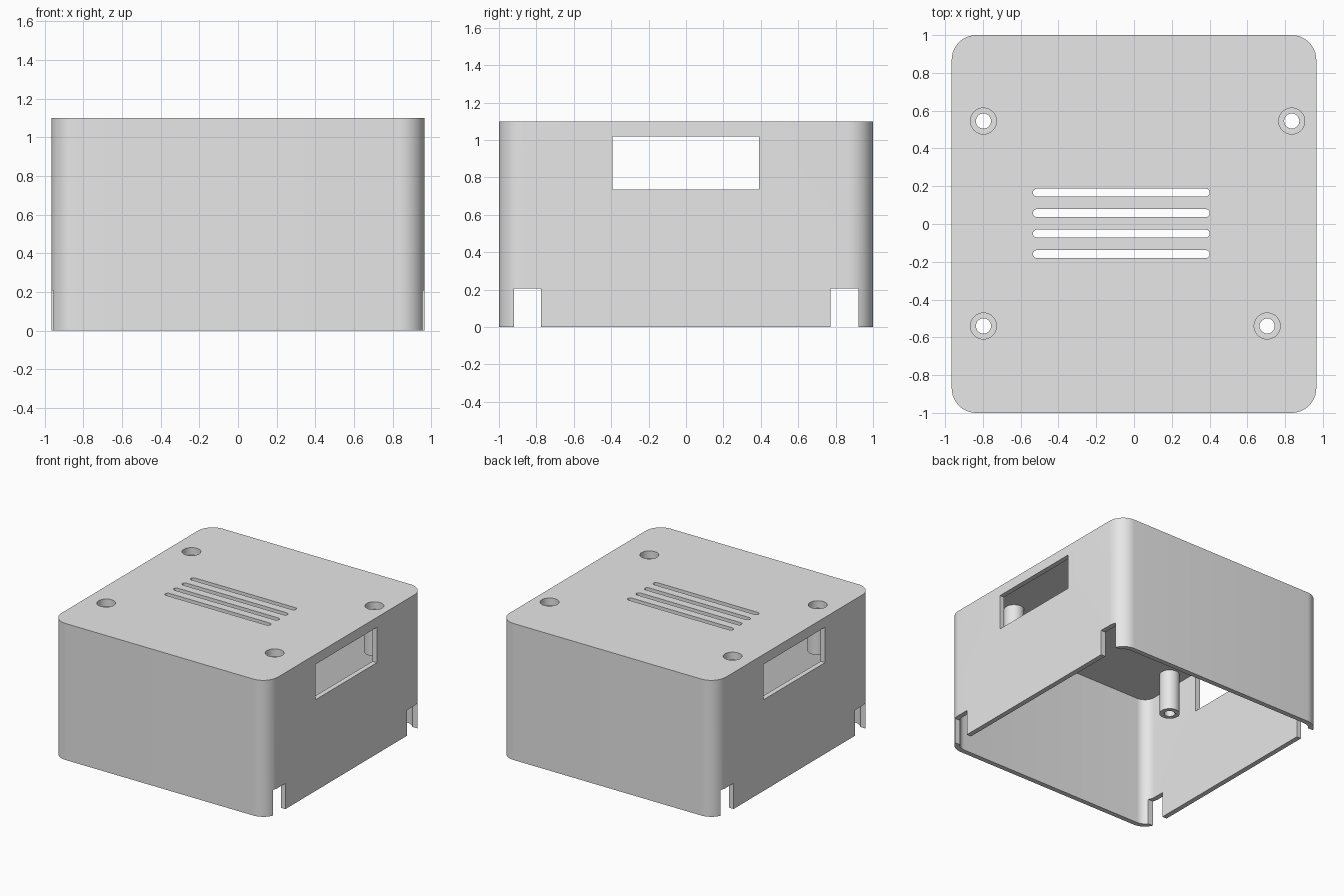
import bpy, bmesh
from math import cos, sin, pi

if "Cube" in bpy.data.objects:
    bpy.data.objects.remove(bpy.data.objects["Cube"], do_unlink=True)

W, D, H = 0.965, 1.0, 1.1      # half width, half depth, height
WALL, RADIUS = 0.04, 0.13
POST_BOTTOM = 0.73

grey = bpy.data.materials.new("plain_grey")
grey.use_nodes = True
grey.diffuse_color = (0.8, 0.8, 0.8, 1)
grey.node_tree.nodes["Principled BSDF"].inputs["Base Color"].default_value = (0.8, 0.8, 0.8, 1)


def prism(name, outline, z0, z1):
    """Extrude a counter-clockwise outline from z0 to z1."""
    bm = bmesh.new()
    base = bm.faces.new([bm.verts.new((x, y, z0)) for x, y in outline])
    top = bmesh.ops.extrude_face_region(bm, geom=[base])["geom"]
    bmesh.ops.translate(bm, vec=(0, 0, z1 - z0),
                        verts=[v for v in top if isinstance(v, bmesh.types.BMVert)])
    bmesh.ops.recalc_face_normals(bm, faces=bm.faces)
    mesh = bpy.data.meshes.new(name)
    bm.to_mesh(mesh)
    bm.free()
    mesh.materials.append(grey)
    obj = bpy.data.objects.new(name, mesh)
    bpy.context.collection.objects.link(obj)
    return obj


def rounded(cx, cy, hx, hy, r, steps=12):
    """Rounded rectangle outline; a circle when hx = hy = r."""
    points = []
    for k, (sx, sy) in enumerate([(1, 1), (-1, 1), (-1, -1), (1, -1)]):
        for i in range(steps + 1):
            a = (k + i / steps) * pi / 2
            p = (cx + sx * (hx - r) + r * cos(a), cy + sy * (hy - r) + r * sin(a))
            if all(abs(p[0] - q[0]) + abs(p[1] - q[1]) > 1e-5 for q in points):
                points.append(p)
    return points


def disc(name, x, y, r, z0, z1):
    return prism(name, rounded(x, y, r, r, r), z0, z1)


def block(name, y0, y1, z0, z1):
    """Full-width block for cutting both side walls at once."""
    return prism(name, [(-2, y0), (2, y0), (2, y1), (-2, y1)], z0, z1)


def combine(target, tool, operation):
    bpy.context.view_layer.objects.active = target
    mod = target.modifiers.new("combine", "BOOLEAN")
    mod.operation, mod.object, mod.solver = operation, tool, "EXACT"
    bpy.ops.object.modifier_apply(modifier=mod.name)
    mesh = tool.data
    bpy.data.objects.remove(tool, do_unlink=True)
    bpy.data.meshes.remove(mesh)


# Open-bottomed shell with rounded upright corners
cover = prism("enclosure_cover", rounded(0, 0, W, D, RADIUS), 0, H)
combine(cover, prism("cavity", rounded(0, 0, W - WALL, D - WALL, RADIUS - WALL), -0.1, H - WALL),
        "DIFFERENCE")

# Hollow screw posts under the lid, with recessed screw heads
for x, y in [(-0.797, 0.545), (0.835, 0.545), (-0.797, -0.54), (0.705, -0.54)]:
    combine(cover, disc("post", x, y, 0.075, POST_BOTTOM, H - WALL / 2), "UNION")
    combine(cover, disc("screw_hole", x, y, 0.04, POST_BOTTOM - 0.1, H + 0.1), "DIFFERENCE")
    combine(cover, disc("head_recess", x, y, 0.069, H - 0.06, H + 0.1), "DIFFERENCE")

# Ventilation slots in the lid
for i in range(4):
    slot = rounded(-0.067, 0.166 - i * 0.1085, 0.468, 0.021, 0.021, 8)
    combine(cover, prism("slot", slot, H - 0.1, H + 0.1), "DIFFERENCE")

# Port windows and corner notches through both side walls
combine(cover, block("window", -0.393, 0.39, 0.735, 1.02), "DIFFERENCE")
for y0, y1 in [(-0.92, -0.775), (0.772, 0.922)]:
    combine(cover, block("notch", y0, y1, -0.1, 0.207), "DIFFERENCE")

# One material and smooth rounded corners
cover.data.materials.clear()
cover.data.materials.append(grey)
for face in cover.data.polygons:
    face.material_index = 0
bpy.ops.object.select_all(action="DESELECT")
cover.select_set(True)
bpy.context.view_layer.objects.active = cover
bpy.ops.object.shade_smooth_by_angle(angle=pi / 6)
